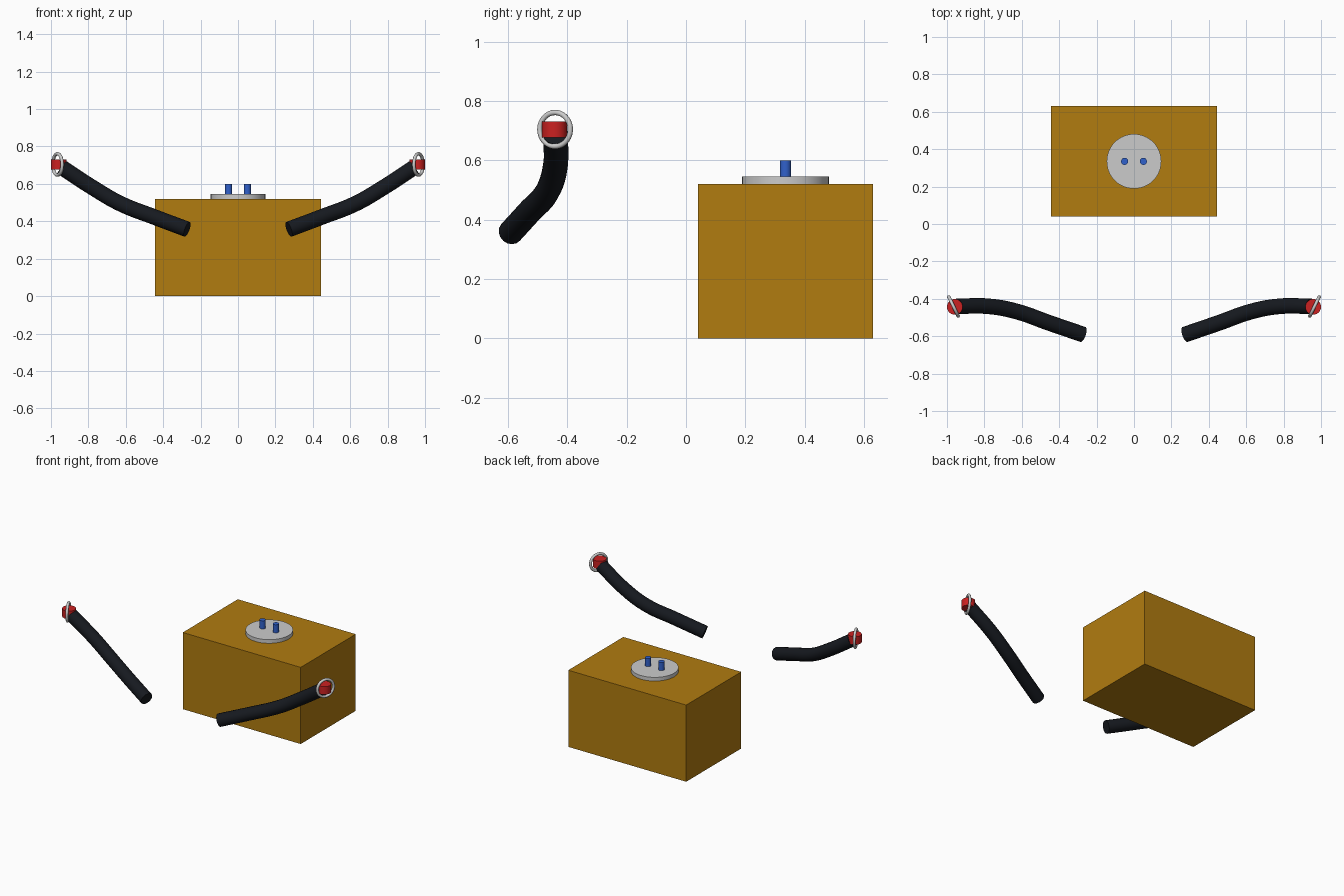
import bpy
from math import radians

if "Cube" in bpy.data.objects:
    bpy.data.objects.remove(bpy.data.objects["Cube"])


def material(name, color):
    m = bpy.data.materials.new(name)
    m.diffuse_color = (*color, 1)
    m.use_nodes = True
    m.node_tree.nodes["Principled BSDF"].inputs["Base Color"].default_value = m.diffuse_color
    return m


amber = material("amber", (0.44, 0.2, 0.005))
black = material("black", (0.008, 0.01, 0.014))
red = material("red", (0.6, 0.015, 0.015))
blue = material("blue", (0.03, 0.12, 0.6))


def finish(name, mat=None, smooth=True, mirror=False):
    o = bpy.context.object
    o.name = name
    if mat:
        o.data.materials.append(mat)
    bpy.ops.object.transform_apply(location=True, rotation=True, scale=True)
    if smooth:
        bpy.ops.object.shade_smooth_by_angle(angle=radians(40))
    if mirror:  # mirrored across x = 0
        o.modifiers.new("mirror", "MIRROR").use_mirror_merge = False
    return o


def cylinder(name, r, z0, z1, x, y, mat=None, mirror=False, sides=32):
    bpy.ops.mesh.primitive_cylinder_add(vertices=sides, radius=r, depth=z1 - z0,
                                        location=(x, y, (z0 + z1) / 2))
    return finish(name, mat, mirror=mirror)


# Large block
bpy.ops.mesh.primitive_cube_add(size=1, location=(0, 0.335, 0.26))
bpy.context.object.scale = (0.885, 0.59, 0.52)
finish("body_block", amber, smooth=False)

# Top disc and two pegs
cylinder("top_disc", 0.146, 0.518, 0.545, 0, 0.335, sides=48)
cylinder("pegs", 0.019, 0.54, 0.60, 0.05, 0.335, blue, mirror=True)

# Bent tubes on both sides
path = [(0.272, -0.591, 0.357), (0.45, -0.53, 0.424), (0.63, -0.467, 0.495),
        (0.78, -0.44, 0.582), (0.945, -0.44, 0.69)]
curve = bpy.data.curves.new("bent_tubes", "CURVE")
curve.dimensions = "3D"
curve.bevel_depth = 0.042
curve.bevel_resolution = 6
curve.use_fill_caps = True
spline = curve.splines.new("BEZIER")
spline.bezier_points.add(len(path) - 1)
for p, co in zip(spline.bezier_points, path):
    p.co = co
    p.handle_left_type = p.handle_right_type = "AUTO"
tube = bpy.data.objects.new("bent_tubes", curve)
bpy.context.collection.objects.link(tube)
bpy.ops.object.select_all(action="DESELECT")
tube.select_set(True)
bpy.context.view_layer.objects.active = tube
bpy.ops.object.convert(target="MESH")
finish("bent_tubes", black, mirror=True)

# Red end plugs
cylinder("end_plugs", 0.042, 0.677, 0.731, 0.958, -0.443, red, mirror=True)

# Tilted rings around the tube ends
bpy.ops.mesh.primitive_torus_add(major_radius=0.057, minor_radius=0.009,
                                 major_segments=48, minor_segments=12,
                                 location=(0.965, -0.441, 0.704),
                                 rotation=(0, radians(90), radians(-26)))
finish("end_rings", mirror=True)
